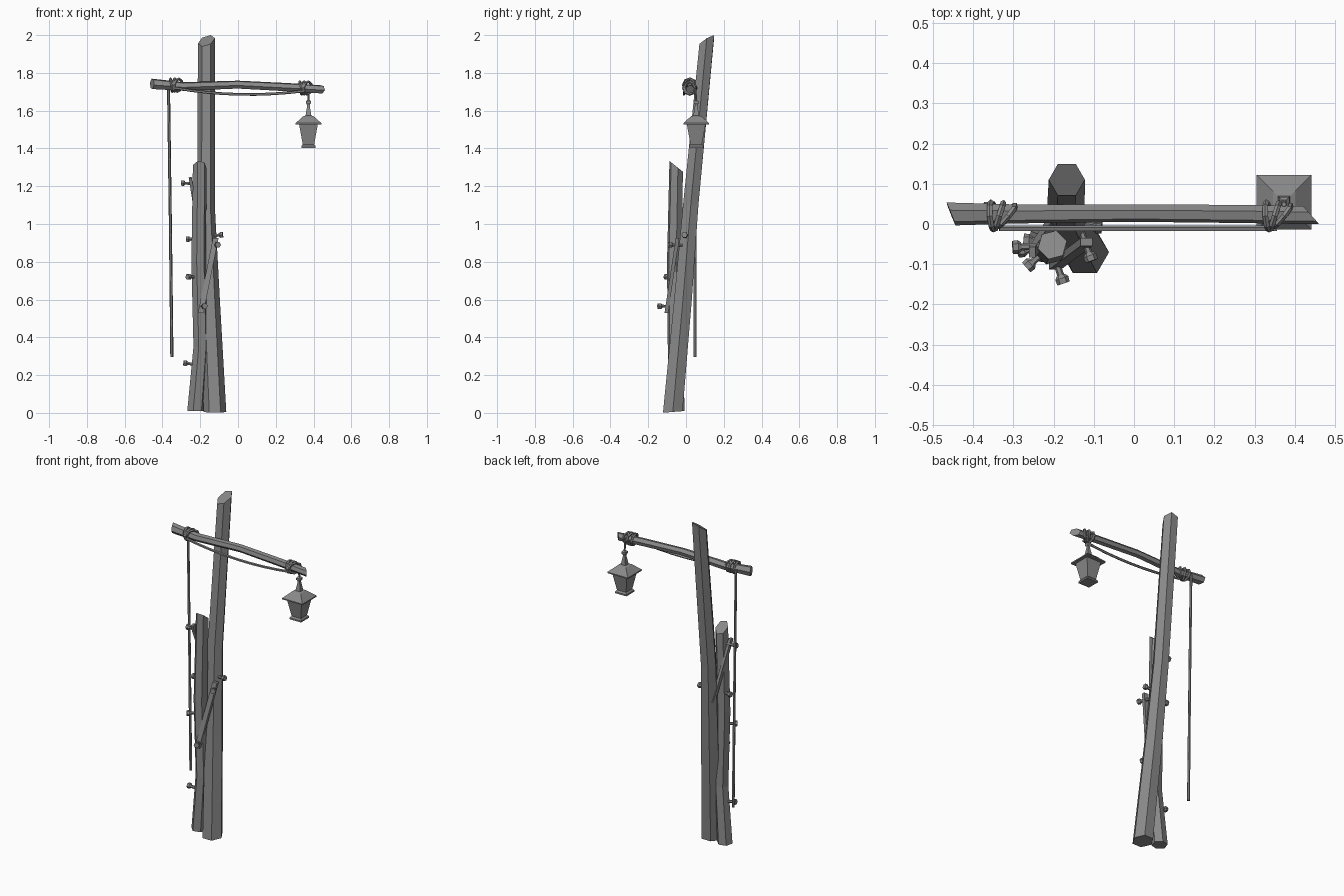
import bpy, bmesh, math
from mathutils import Vector

cube = bpy.data.objects.get("Cube")
if cube:
    bpy.data.objects.remove(cube, do_unlink=True)

grey = bpy.data.materials.new("plain_grey")
grey.use_nodes = True
colour = (0.25, 0.25, 0.25, 1)
grey.diffuse_color = colour
grey.node_tree.nodes["Principled BSDF"].inputs["Base Color"].default_value = colour


def loft(name, rings, sides=6, u=None, phase=0.0, flat=1.0, start=(0, 0), end=(0, 0)):
    """Join polygon rings (centre, radius); start and end slant the caps along u and v."""
    centres = [Vector(c) for c, r in rings]
    w = (centres[-1] - centres[0]).normalized()
    if u is None:
        u = Vector((1, 0, 0)) if abs(w.z) > 0.9 else w.cross(Vector((0, 0, 1)))
    u = Vector(u)
    u = (u - w * u.dot(w)).normalized()
    # Upright parts keep level rings
    if abs(w.z) > 0.97:
        w, u = Vector((0, 0, math.copysign(1, w.z))), Vector((1, 0, 0))
    v = w.cross(u)
    bm = bmesh.new()
    loops = []
    for i, c in enumerate(centres):
        r = rings[i][1]
        slant = start if i == 0 else end if i == len(rings) - 1 else (0, 0)
        loop = []
        for k in range(sides):
            a = phase + math.tau * k / sides
            p, q = r * math.cos(a), r * math.sin(a) * flat
            loop.append(bm.verts.new(c + u * p + v * q + w * (slant[0] * p + slant[1] * q)))
        loops.append(loop)
    for a, b in zip(loops, loops[1:]):
        for k in range(sides):
            n = (k + 1) % sides
            bm.faces.new((a[k], a[n], b[n], b[k]))
    bm.faces.new(loops[0])
    bm.faces.new(loops[-1])
    bmesh.ops.recalc_face_normals(bm, faces=bm.faces)
    mesh = bpy.data.meshes.new(name)
    bm.to_mesh(mesh)
    bm.free()
    mesh.materials.append(grey)
    ob = bpy.data.objects.new(name, mesh)
    bpy.context.collection.objects.link(ob)
    return ob


# Leaning posts with slanted tops
loft("main_post", [((-.122, -.07, .005), .06), ((-.15, -.016, .6), .054),
                   ((-.17, .025, 1.1), .047), ((-.167, .11, 1.97), .045)],
     start=(0, .08), end=(.3, .6))
loft("short_post", [((-.225, -.05, .01), .045), ((-.197, -.058, .35), .04),
                    ((-.208, -.062, .8), .04), ((-.203, -.052, 1.305), .037)],
     phase=.25, end=(0, -.8))

# Crossbeam
loft("crossbeam", [((-.455, .025, 1.742), .029), ((-.29, .025, 1.728), .024),
                   ((0, .027, 1.738), .022), ((.27, .025, 1.724), .023),
                   ((.44, .022, 1.713), .023)],
     u=(0, 1, 0), phase=.2, start=(-.4, 0), end=(-.9, 0))

# Rope coils around both ends of the beam
for side, x0, z in (("right", -.335, 1.735), ("left", .35, 1.72)):
    for i in range(3):
        bpy.ops.mesh.primitive_torus_add(
            major_radius=.034, minor_radius=.0075, major_segments=8, minor_segments=5,
            location=(x0 + (i - 1) * .018, .02, z),
            rotation=(.3 * i, math.pi / 2 + .15 * (i - 1), .08 * (1 - i)))
        coil = bpy.context.object
        coil.name = f"{side}_rope_coil_{i + 1}"
        coil.data.materials.append(grey)

# Sagging rope and hanging rope
sag = []
for i in range(9):
    t = i / 8
    sag.append(((-.335 + .69 * t, -.011, 1.72 - .015 * t - .105 * t * (1 - t)), .0075))
loft("sagging_rope", sag, sides=5, u=(0, 1, 0))
loft("hanging_rope", [((-.35, .048, .295), .0085), ((-.358, .048, 1), .008),
                      ((-.368, .048, 1.735), .008)])

# Lantern: square rings given as (height, half width)
LX, LY = .373, .054


def square(name, profile):
    rings = [((LX, LY, z), h * math.sqrt(2)) for z, h in profile]
    return loft(name, rings, sides=4, phase=math.pi / 4)


square("lantern_base", [(1.403, .038), (1.412, .038), (1.424, .029)])
square("lantern_body", [(1.42, .03), (1.53, .05)])
square("lantern_roof", [(1.527, .068), (1.534, .068), (1.57, .028), (1.574, .016)])
square("lantern_finial", [(1.57, .016), (1.625, .007), (1.635, .007)])
square("lantern_knob", [(1.632, .008), (1.64, .013), (1.65, .013), (1.657, .006)])
loft("lantern_hook", [((LX, LY, 1.65), .006), ((LX, LY - .005, 1.73), .006)])

# Diagonal braces between the posts
loft("front_brace", [((-.197, -.104, .53), .021), ((-.118, -.045, .925), .021)],
     sides=4, u=(1, 0, 0), phase=math.pi / 4, flat=.65)
loft("rear_brace", [((-.195, .02, .88), .019), ((-.253, -.07, 1.245), .019)],
     sides=4, u=(0, 1, 0), phase=math.pi / 4, flat=.6)

# Wooden pegs: head position and outward direction
pegs = [((-.302, -.058, 1.217), (-1, -.05, .05)), ((-.275, -.04, .92), (-1, .1, 0)),
        ((-.268, -.108, .72), (-.75, -.65, 0)), ((-.288, -.067, .265), (-1, -.1, .15)),
        ((-.175, -.148, .565), (.35, -1, 0)), ((-.105, -.092, .89), (.35, -1, .05)),
        ((-.08, -.008, .943), (1, -.1, .1))]
for i, (tip, out) in enumerate(pegs):
    tip, out = Vector(tip), Vector(out).normalized()
    loft(f"peg_shaft_{i + 1}", [(tip - out * .075, .008), (tip - out * .01, .009)])
    loft(f"peg_head_{i + 1}", [(tip - out * .022, .011), (tip - out * .014, .017), (tip, .016)])
